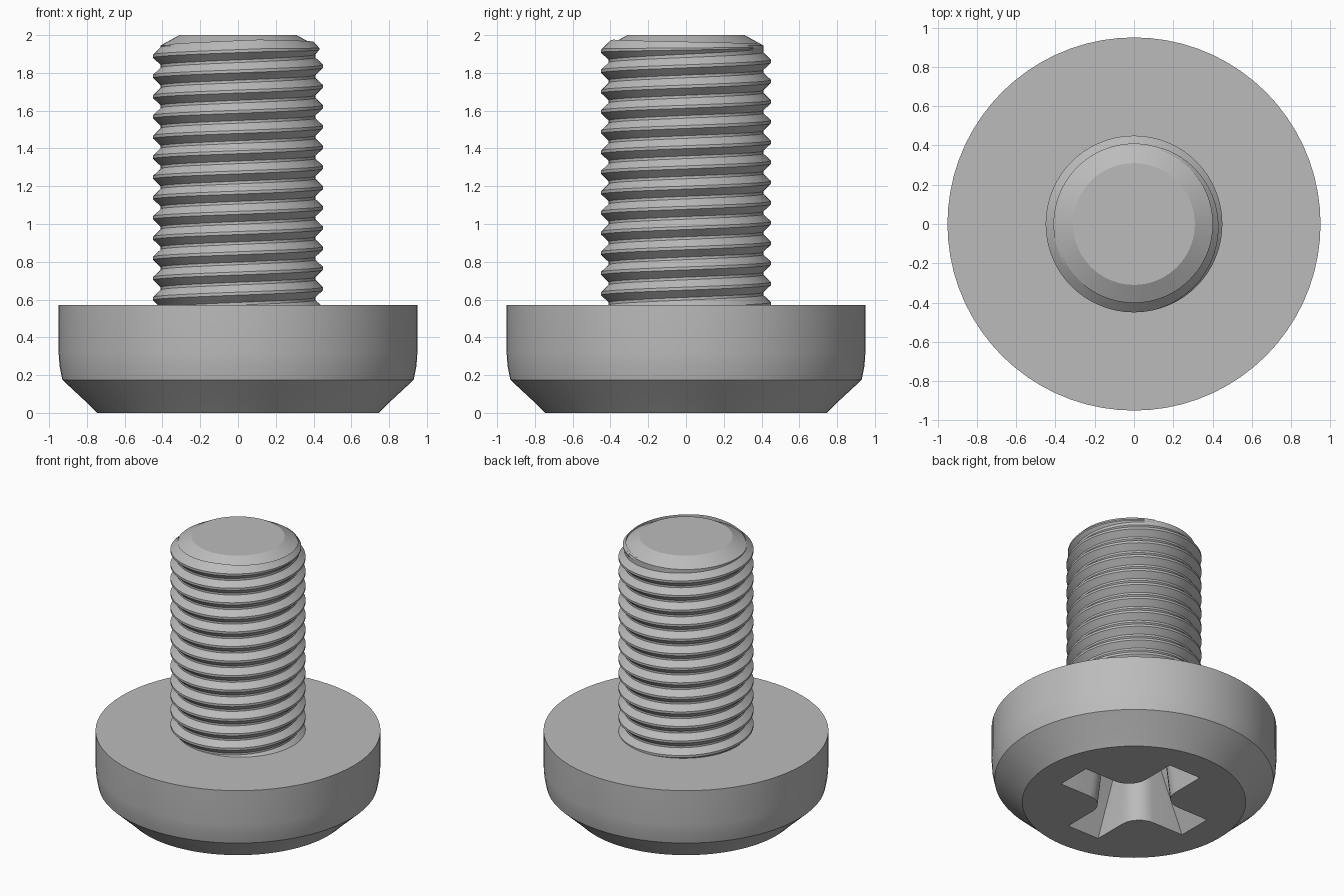
import bpy, bmesh, math
from math import cos, sin, pi, tau
from mathutils import Vector

cube = bpy.data.objects.get("Cube")
if cube:
    bpy.data.objects.remove(cube, do_unlink=True)

steel = bpy.data.materials.new("steel grey")
steel.use_nodes = True
colour = (0.5, 0.5, 0.5, 1)
steel.diffuse_color = colour
steel.node_tree.nodes["Principled BSDF"].inputs["Base Color"].default_value = colour


def make_object(name, rings, closed_path=False):
    """Skin a list of equal point rings and cap the two ends."""
    bm = bmesh.new()
    loops = [[bm.verts.new(p) for p in ring] for ring in rings]
    for a, b in zip(loops, loops[1:]):
        n = len(a)
        for i in range(n):
            bm.faces.new((a[i], a[(i + 1) % n], b[(i + 1) % n], b[i]))
    bm.faces.new(loops[0])
    bm.faces.new(loops[-1])
    bmesh.ops.recalc_face_normals(bm, faces=bm.faces)
    mesh = bpy.data.meshes.new(name)
    bm.to_mesh(mesh)
    bm.free()
    mesh.materials.append(steel)
    obj = bpy.data.objects.new(name, mesh)
    bpy.context.collection.objects.link(obj)
    return obj


def lathe(name, profile, sides):
    return make_object(name, [[(r * cos(tau * i / sides), r * sin(tau * i / sides), z)
                               for i in range(sides)] for r, z in profile])


def smooth(obj, angle=30):
    bpy.ops.object.select_all(action="DESELECT")
    obj.select_set(True)
    bpy.context.view_layer.objects.active = obj
    bpy.ops.object.shade_smooth_by_angle(angle=math.radians(angle))


def cross_ring(tip, half, fillet, z, steps=6):
    """Four-armed outline with rounded inner corners."""
    points = []
    centre = half + fillet
    for quarter in range(4):
        corner = [Vector((tip, -half)), Vector((tip, half))]
        for k in range(steps + 1):
            a = 1.5 * pi - k * pi / 2 / steps
            corner.append(Vector((centre + fillet * cos(a), centre + fillet * sin(a))))
        c, s = cos(quarter * pi / 2), sin(quarter * pi / 2)
        points += [(p.x * c - p.y * s, p.x * s + p.y * c, z) for p in corner]
    return points


# Head with a tapered cross recess in its underside
head = lathe("head", [(0.745, 0), (0.79, 0.045), (0.93, 0.175), (0.945, 0.25),
                      (0.95, 0.32), (0.95, 0.57)], 72)
top_z, floor_z = -0.05, 0.45
cutter = make_object("recess_cutter", [cross_ring(0.552, 0.133, 0.147, top_z),
                                       cross_ring(0.30, 0.10, 0.13, floor_z)])
cut = head.modifiers.new("recess", "BOOLEAN")
cut.operation = "DIFFERENCE"
cut.solver = "EXACT"
cut.object = cutter
bpy.context.view_layer.objects.active = head
bpy.ops.object.modifier_apply(modifier=cut.name)
bpy.data.objects.remove(cutter, do_unlink=True)
smooth(head)

# Shank core with a chamfered tip
shank = lathe("shank", [(0.41, 0.55), (0.41, 1.945), (0.31, 2.0)], 72)
smooth(shank, 25)

# Right-handed thread that fades out below the chamfer
pitch, per_turn = 0.107, 72
turns_down = 13
fade = per_turn * 0.4
start, end = -turns_down * per_turn, int(per_turn * 1.2)
rings = []
for i in range(start, end + 1):
    a = tau * i / per_turn
    left = min(1, (end - i) / fade)
    z = 1.835 + pitch * i / per_turn - 0.03 * (1 - left)
    crest = 0.412 + 0.038 * left
    base, flat = 0.012 + 0.034 * left, 0.003 + 0.005 * left
    rings.append([(r * cos(a), r * sin(a), z + dz) for r, dz in
                  ((0.40, -base - 0.01), (crest, -flat), (crest, flat), (0.40, base + 0.01))])
thread = make_object("thread", rings)
smooth(thread)
